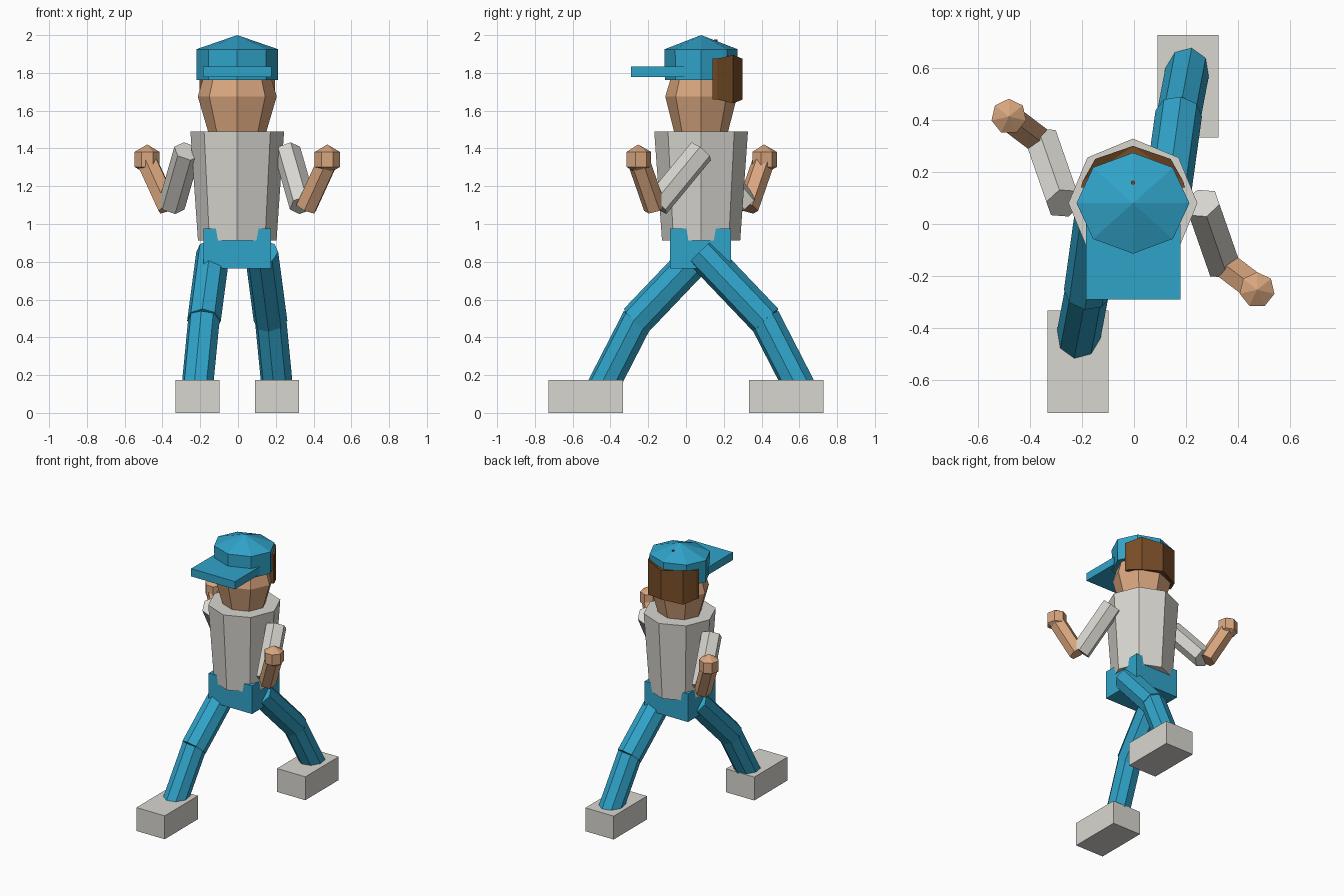
import bpy, bmesh, math
from mathutils import Vector

cube = bpy.data.objects.get("Cube")
if cube:
    bpy.data.objects.remove(cube, do_unlink=True)


def material(name, color):
    mat = bpy.data.materials.new(name)
    mat.use_nodes = True
    mat.diffuse_color = (*color, 1)
    mat.node_tree.nodes["Principled BSDF"].inputs["Base Color"].default_value = (*color, 1)
    return mat


BLUE = material("blue_cloth", (0.03, 0.37, 0.59))
GREY = material("pale_grey", (0.69, 0.675, 0.63))
SKIN = material("skin", (0.69, 0.38, 0.21))
HAIR = material("brown_hair", (0.19, 0.075, 0.02))

CX, CY = -0.004, 0.08  # body axis


def finish(name, bm, mat):
    bmesh.ops.recalc_face_normals(bm, faces=bm.faces)
    mesh = bpy.data.meshes.new(name)
    bm.to_mesh(mesh)
    bm.free()
    mesh.materials.append(mat)
    obj = bpy.data.objects.new(name, mesh)
    bpy.context.collection.objects.link(obj)
    return obj


def box(name, low, high, mat):
    bm = bmesh.new()
    bmesh.ops.create_cube(bm, size=1)
    for v in bm.verts:
        v.co = Vector([h if c > 0 else l for c, l, h in zip(v.co, low, high)])
    return finish(name, bm, mat)


def skin_loops(bm, loops):
    """Bridge matching vertex loops and close both ends."""
    n = len(loops[0])
    for a, b in zip(loops, loops[1:]):
        for i in range(n):
            j = (i + 1) % n
            bm.faces.new((a[i], a[j], b[j], b[i]))
    bm.faces.new(loops[0])
    bm.faces.new(loops[-1])


def turned(name, rings, mat, tip=None, sides=8):
    """Stack of elliptical rings (z, x radius, y radius) on the body axis."""
    bm = bmesh.new()
    loops = []
    for z, rx, ry in rings:
        angles = [math.tau * i / sides for i in range(sides)]
        loops.append([bm.verts.new((CX + rx * math.cos(a), CY + ry * math.sin(a), z)) for a in angles])
    skin_loops(bm, loops)
    if tip:
        cap = bm.faces[:] if not bm.faces else None
        bm.faces.ensure_lookup_table()
        cap = bm.faces[-1]
        result = bmesh.ops.poke(bm, faces=[cap])
        result["verts"][0].co.z = tip
    return finish(name, bm, mat)


def limb(name, start, end, radius, mat, sides=8):
    start, end = Vector(start), Vector(end)
    axis = end - start
    bm = bmesh.new()
    bmesh.ops.create_cone(bm, cap_ends=True, segments=sides, radius1=radius,
                          radius2=radius, depth=axis.length)
    rotation = axis.to_track_quat('Z', 'Y').to_matrix().to_4x4()
    bm.transform(rotation)
    bmesh.ops.translate(bm, vec=(start + end) / 2, verts=bm.verts)
    return finish(name, bm, mat)


# Torso and pelvis
turned("torso", [(0.912, 0.208, 0.207), (1.49, 0.248, 0.248)], GREY)
box("pelvis", (-0.183, -0.085, 0.765), (0.176, 0.238, 0.975), BLUE)

# Head and cap
turned("head", [(1.485, 0.153, 0.142), (1.675, 0.209, 0.19), (1.79, 0.175, 0.155)], SKIN)
turned("cap", [(1.762, 0.215, 0.192), (1.925, 0.217, 0.194)], BLUE, tip=2.0)
box("cap_brim", (-0.185, -0.29, 1.777), (0.178, 0.0, 1.835), BLUE)

# Hair wrapped round the back of the head
outline = [(-0.2, 0.14), (-0.193, 0.165), (-0.145, 0.25), (0, 0.3),
           (0.145, 0.25), (0.193, 0.165), (0.2, 0.14)]
bm = bmesh.new()
loops = []
for side, middle in ((-1, 1.767), (1, 1.767)):
    loop = []
    for x, y in outline:
        bulge = 0.02 if y == 0.25 else 0
        loop.append(bm.verts.new((CX + x, y, middle + side * (0.108 + bulge))))
    loops.append(loop)
skin_loops(bm, loops)
bmesh.ops.triangulate(bm, faces=[f for f in bm.faces if len(f.verts) > 4])
finish("hair", bm, HAIR)
limb("hair_tip", (CX, 0.158, 1.92), (CX, 0.158, 1.976), 0.009, HAIR, 6)

# Opposite limbs are half a turn apart around the body axis
for label, s in (("left", 1), ("right", -1)):
    def place(x, y, z):
        return (CX + s * x, CY + s * y, z)

    shoulder, elbow = place(0.265, 0.0, 1.385), place(0.347, -0.235, 1.1)
    limb(label + "_sleeve", shoulder, elbow, 0.072, GREY, 6)
    wrist = place(0.477, -0.33, 1.33)
    limb(label + "_forearm", place(0.365, -0.245, 1.085), wrist, 0.06, SKIN, 6)

    bm = bmesh.new()
    bmesh.ops.create_uvsphere(bm, u_segments=7, v_segments=3, radius=0.079)
    bmesh.ops.translate(bm, vec=place(0.477, -0.333, 1.342), verts=bm.verts)
    finish(label + "_hand", bm, SKIN)

    hip, knee = place(0.128, 0.0, 0.85), place(0.176, 0.345, 0.488)
    limb(label + "_thigh", hip, knee, 0.09, BLUE)
    limb(label + "_shin", place(0.176, 0.335, 0.5), place(0.212, 0.525, 0.13), 0.085, BLUE)

    x, y = CX + s * 0.211, s * 0.53
    box(label + "_shoe", (x - 0.117, y - 0.197, 0), (x + 0.117, y + 0.197, 0.175), GREY)
